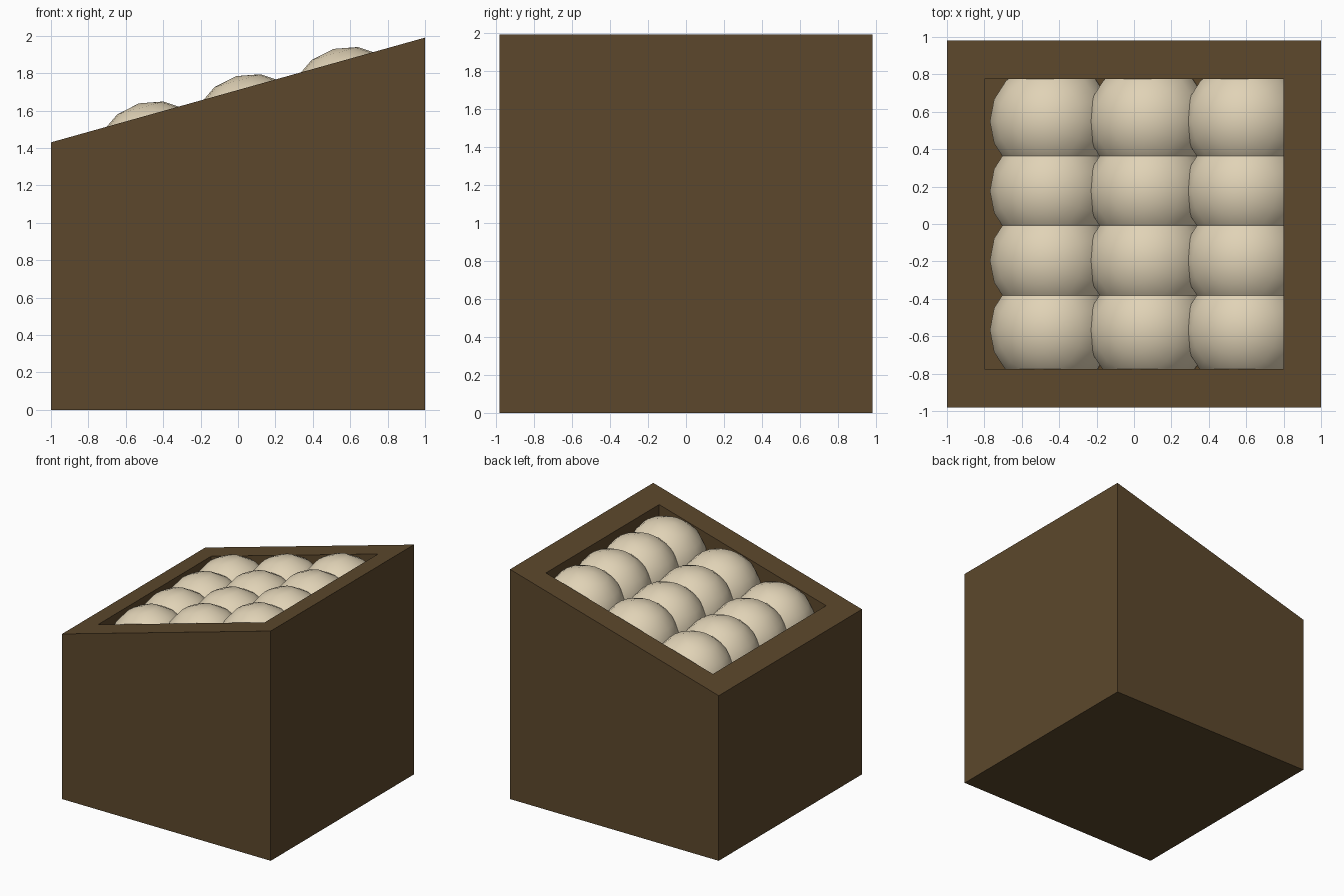
import bpy, bmesh, math
from mathutils import Matrix, Vector

if "Cube" in bpy.data.objects:
    bpy.data.objects.remove(bpy.data.objects["Cube"])


def material(name, rgb):
    m = bpy.data.materials.new(name)
    m.diffuse_color = (*rgb, 1)
    m.use_nodes = True
    m.node_tree.nodes["Principled BSDF"].inputs["Base Color"].default_value = m.diffuse_color
    return m


def add_object(name, bm, mat):
    me = bpy.data.meshes.new(name)
    bmesh.ops.recalc_face_normals(bm, faces=bm.faces[:])
    bm.to_mesh(me)
    bm.free()
    me.materials.append(mat)
    ob = bpy.data.objects.new(name, me)
    bpy.context.collection.objects.link(ob)
    return ob


brown = material("dark brown wood", (0.107, 0.064, 0.025))
cream = material("cream", (0.75, 0.65, 0.47))

SLOPE = 0.28
TILT = math.atan(SLOPE)


def top_z(x):
    return 1.71 + SLOPE * x


# Crate with sloping rim and a recessed tray
def ring(bm, hx, hy, height):
    return [bm.verts.new((sx * hx, sy * hy, height(sx * hx)))
            for sx, sy in ((-1, -1), (1, -1), (1, 1), (-1, 1))]


bm = bmesh.new()
rings = [ring(bm, 1.0, 0.98, lambda x: 0.0),
         ring(bm, 1.0, 0.98, top_z),
         ring(bm, 0.8, 0.775, top_z),
         ring(bm, 0.8, 0.775, lambda x: top_z(x) - 0.3)]
for a, b in zip(rings, rings[1:]):
    for i in range(4):
        j = (i + 1) % 4
        bm.faces.new((a[i], a[j], b[j], b[i]))
bm.faces.new(rings[0][::-1])
bm.faces.new(rings[-1])
add_object("crate", bm, brown)

# Rows of round produce, tilted with the slope and sunk into the tray
for col in range(3):
    for row in range(4):
        x = -0.44 + 0.52 * col
        y = -0.567 + 0.372 * row
        bm = bmesh.new()
        place = (Matrix.Translation(Vector((x, y, top_z(x) - 0.269)))
                 @ Matrix.Rotation(-TILT, 4, 'Y'))
        bmesh.ops.create_uvsphere(bm, u_segments=16, v_segments=8,
                                  radius=0.333, matrix=place)
        for f in bm.faces:
            f.smooth = True
        add_object(f"round_fruit_{col + 1}_{row + 1}", bm, cream)
